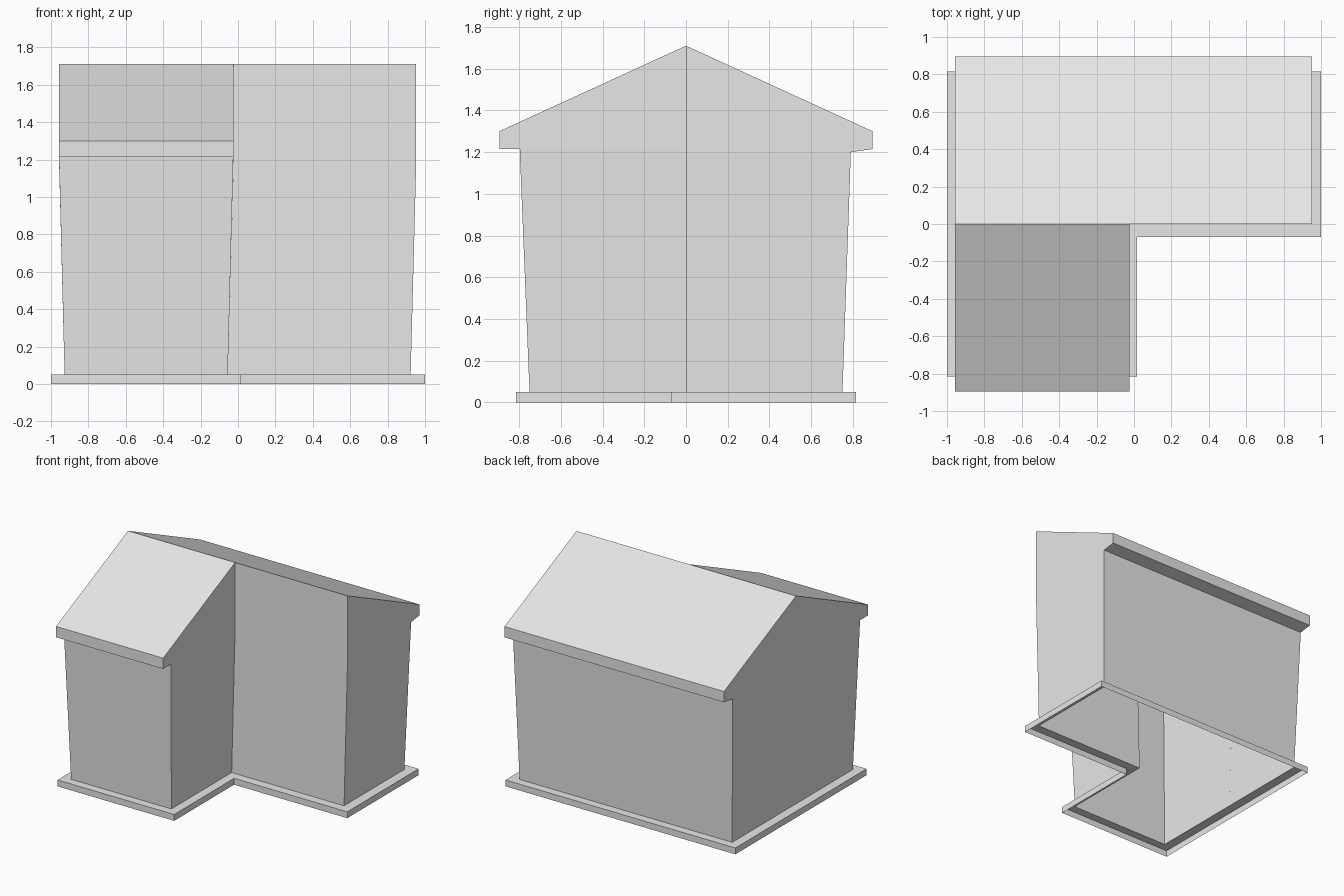
import bpy
import bmesh

cube = bpy.data.objects.get("Cube")
if cube:
    bpy.data.objects.remove(cube, do_unlink=True)

grey = bpy.data.materials.new("light_grey")
grey.use_nodes = True
colour = (0.8, 0.8, 0.8, 1)
grey.diffuse_color = colour
grey.node_tree.nodes["Principled BSDF"].inputs["Base Color"].default_value = colour

RIDGE, EAVE, WALL_TOP, FLOOR = 1.71, 1.3, 1.2, 0.05
LEAN = 0.03            # how far the end walls lean out from floor to eaves
LEFT, RIGHT, WING = -0.957, 0.953, -0.025


def make_object(name, faces, outward=None):
    """Build a flat-shaded open shell from lists of corner points."""
    bm = bmesh.new()
    for corners in faces:
        bm.faces.new([bm.verts.new(c) for c in corners])
    bmesh.ops.remove_doubles(bm, verts=bm.verts, dist=0.0005)
    bmesh.ops.recalc_face_normals(bm, faces=bm.faces)
    bm.normal_update()
    # an open shell can come out inverted: check one face of known direction
    probe = max(bm.faces, key=lambda f: abs(f.normal.z) * f.calc_area())
    if probe.normal.z < 0:
        bmesh.ops.reverse_faces(bm, faces=bm.faces)
    mesh = bpy.data.meshes.new(name)
    bm.to_mesh(mesh)
    bm.free()
    mesh.materials.append(grey)
    obj = bpy.data.objects.new(name, mesh)
    bpy.context.collection.objects.link(obj)
    return obj


def end_x(x, z, inward):
    """Position of an end wall at a height: upright above, leaning below."""
    return x + inward * LEAN * max(0, WALL_TOP - z) / (WALL_TOP - FLOOR)


def half_house(side, right, wall_y, soffit_z):
    """One roof slope with its wall, soffit, fascia and both gable halves."""
    profile = [(0, RIDGE), (side * 0.895, EAVE), (side * 0.895, 1.215),
               (side * wall_y, soffit_z), (side * 0.75, FLOOR)]
    faces = []
    for (y0, z0), (y1, z1) in zip(profile, profile[1:]):
        faces.append([(end_x(LEFT, z0, 1), y0, z0), (end_x(right, z0, -1), y0, z0),
                      (end_x(right, z1, -1), y1, z1), (end_x(LEFT, z1, 1), y1, z1)])
    middle = (0, soffit_z)
    for x, inward in ((LEFT, 1), (right, -1)):
        for outline in (profile[:4] + [middle], [middle] + profile[3:] + [(0, FLOOR)]):
            faces.append([(end_x(x, z, inward), y, z) for y, z in outline])
    return faces


# Back half runs the full length, the front half is a short wing
make_object("main_house", half_house(1, RIGHT, 0.79, WALL_TOP))
make_object("front_wing", half_house(-1, WING, 0.797, 1.215))

# Upright wall under the ridge, beside the wing
wall = []
for low, high in ((FLOOR, WALL_TOP), (WALL_TOP, RIDGE)):
    wall.append([(end_x(WING, low, -1), 0, low), (end_x(RIGHT, low, -1), 0, low),
                 (end_x(RIGHT, high, -1), 0, high), (end_x(WING, high, -1), 0, high)])
notch_wall = make_object("notch_wall", wall)
if notch_wall.data.polygons[0].normal.y > 0:
    notch_wall.data.flip_normals()


def l_shape(left, right, wing, front, notch, back):
    return [(left, front), (wing, front), (wing, notch),
            (right, notch), (right, back), (left, back)]


# Plinth: open L-shaped band with a ledge reaching in to the walls
outer = l_shape(-1, 1, 0.015, -0.815, -0.07, 0.815)
inner = l_shape(LEFT + LEAN, RIGHT - LEAN, WING - LEAN, -0.75, 0, 0.75)
plinth = []
for i in range(len(outer)):
    a, b = outer[i], outer[(i + 1) % len(outer)]
    c, d = inner[(i + 1) % len(inner)], inner[i]
    plinth.append([(*a, 0), (*b, 0), (*b, FLOOR), (*a, FLOOR)])
    plinth.append([(*p, FLOOR) for p in (a, b, c, d)])
make_object("plinth", plinth)
